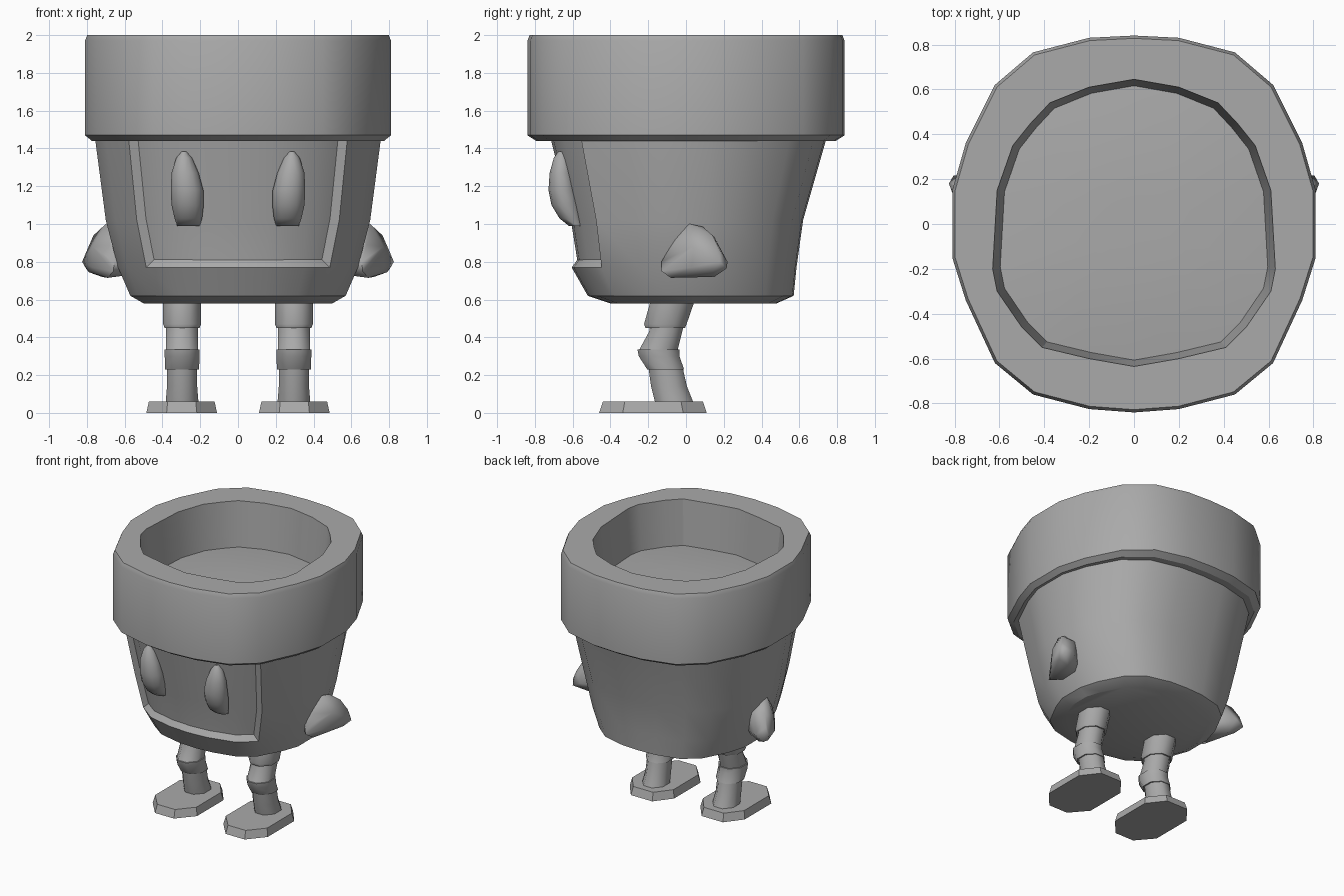
import bpy, bmesh, math

if "Cube" in bpy.data.objects:
    bpy.data.objects.remove(bpy.data.objects["Cube"])

clay = bpy.data.materials.new("grey clay")
clay.diffuse_color = (0.4, 0.4, 0.4, 1)
clay.use_nodes = True
clay.node_tree.nodes["Principled BSDF"].inputs["Base Color"].default_value = clay.diffuse_color


def finish(name, bm, mirror=False, angle=35):
    bmesh.ops.recalc_face_normals(bm, faces=bm.faces)
    me = bpy.data.meshes.new(name)
    bm.to_mesh(me)
    bm.free()
    me.materials.append(clay)
    ob = bpy.data.objects.new(name, me)
    bpy.context.collection.objects.link(ob)
    bpy.ops.object.select_all(action='DESELECT')
    ob.select_set(True)
    bpy.context.view_layer.objects.active = ob
    bpy.ops.object.shade_smooth_by_angle(angle=math.radians(angle))
    if mirror:
        ob.modifiers.new("mirror", 'MIRROR')
    return ob


def loft(rings, caps=(True, True)):
    """Skin a stack of equal-length rings."""
    bm = bmesh.new()
    vs = [[bm.verts.new(p) for p in r] for r in rings]
    n = len(vs[0])
    for a, b in zip(vs, vs[1:]):
        for i in range(n):
            j = (i + 1) % n
            bm.faces.new((a[i], a[j], b[j], b[i]))
    if caps[0]:
        bm.faces.new(vs[0])
    if caps[1]:
        bm.faces.new(vs[-1])
    return bm


def whole(half):
    """Complete a right-hand half outline to a closed symmetric one."""
    return half + [(-x, y) for x, y in half[-2:0:-1]]


def ring(outline, z, sx=1, sf=1, sb=None):
    sb = sf if sb is None else sb
    return [(x * sx, y * (sb if y > 0 else sf), z) for x, y in outline]


outer = whole([(0, .84), (.2, .83), (.45, .765), (.62, .62), (.75, .36), (.81, .15),
               (.81, -.15), (.75, -.34), (.62, -.62), (.45, -.76), (.2, -.825), (0, -.84)])
inner = whole([(0, .645), (.2, .61), (.375, .54), (.46, .45), (.54, .35), (.61, .15),
               (.63, -.2), (.61, -.3), (.5, -.46), (.41, -.55), (.2, -.6), (0, -.635)])

# Pot rim with chamfered edges and inner wall
finish("pot_rim", loft([
    ring(outer, 1.44, .88, .86), ring(outer, 1.44, .955, .945), ring(outer, 1.47),
    ring(outer, 1.97), ring(outer, 2.0, .985, .985),
    ring(inner, 2.0), ring(inner, 1.62, .94, .95)], (False, False)), angle=28)

# Soil inside the rim
finish("soil", loft([ring(inner, 1.66, .96, .97), ring(inner, 1.685, .6, .6),
                     ring(inner, 1.69, .2, .2)], (False, True)))

# Tapered pot body: height, half width, front depth, back depth
levels = [(.58, .50, .40, .48), (.62, .57, .52, .57), (.77, .635, .605, .585),
          (1.02, .70, .645, .62), (1.44, .755, .75, .74), (1.5, .765, .76, .755)]
bm = loft([ring(outer, z, w / .81, f / .84, b / .84) for z, w, f, b in levels])
# Recessed face panel across the front
bm.faces.ensure_lookup_table()
bm.normal_update()
bmesh.ops.recalc_face_normals(bm, faces=bm.faces)
panel = []
for f in bm.faces:
    c = f.calc_center_median()
    half = max(abs(v.co.x) for v in f.verts)
    if len(f.verts) == 4 and c.z > .78 and c.y < -.42 and half < .62 and abs(f.normal.z) < .6:
        panel.append(f)
bmesh.ops.inset_region(bm, faces=panel, thickness=.035, depth=-.035, use_even_offset=True)
finish("pot_body", bm, angle=28)

# Eyes: pointed at the top, blunt at the bottom (z, half width, x, front y, back y)
eye = []
for z, w, x, f, b in [(1.385, .012, .285, -.675, -.64), (1.35, .042, .285, -.70, -.62),
                      (1.27, .072, .28, -.722, -.60), (1.18, .086, .27, -.728, -.58),
                      (1.10, .085, .267, -.712, -.56), (1.03, .073, .263, -.67, -.55),
                      (.99, .06, .262, -.62, -.54)]:
    cy, d = (f + b) / 2, (b - f) / 2
    eye.append([(x + w * math.cos(t * math.tau / 12), cy + d * math.sin(t * math.tau / 12), z)
                for t in range(12)])
bm = loft(eye)
finish("eyes", bm, True, 50)

# Stubby arms swept backwards
bm = bmesh.new()
for p in [(.66, -.02, .99), (.70, .02, 1.0), (.71, .09, .985), (.765, .14, .94), (.80, .18, .86),
          (.825, .18, .80), (.805, .215, .765), (.74, .22, .80), (.72, .15, .72), (.69, -.08, .715),
          (.66, -.13, .75), (.655, -.13, .80), (.68, -.07, .89), (.77, .04, .88), (.77, .03, .77),
          (.79, .14, .745), (.52, .06, .95), (.50, .05, .74), (.66, .15, .93)]:
    bm.verts.new(p)
bmesh.ops.convex_hull(bm, input=bm.verts)
finish("arms", bm, True, 75)


def leg_part(name, rows):
    """Eight-sided tube from rows of (z, half width, front y, back y)."""
    rings = []
    for z, w, f, b in rows:
        k = 1 / math.cos(math.pi / 8)
        rings.append([(.296 + w * k * math.cos((t + .5) * math.tau / 8),
                       (f + b) / 2 + (b - f) / 2 * k * math.sin((t + .5) * math.tau / 8), z)
                      for t in range(8)])
    finish(name, loft(rings), True, 50)


# Legs: cuff, thigh, knee band and shin
leg_part("leg_cuffs", [(.62, .10, -.18, .055), (.47, .10, -.222, .003), (.45, .093, -.215, -.005)])
leg_part("thighs", [(.47, .085, -.19, -.01), (.43, .085, -.195, -.02), (.33, .085, -.25, -.045)])
leg_part("knee_bands", [(.335, .092, -.257, -.035), (.30, .092, -.25, -.035), (.23, .09, -.205, -.01)])
leg_part("shins", [(.25, .08, -.20, -.02), (.14, .08, -.185, .005), (.04, .088, -.16, .045)])

# Feet: bevelled octagonal plates
foot = [(-.08, -.285), (.08, -.285), (.187, -.16), (.187, .16),
        (.09, .285), (-.09, .285), (-.187, .16), (-.187, -.16)]
finish("feet", loft([[(.298 + x * s, -.175 + y * s, z) for x, y in foot]
                     for z, s in [(0, 1), (.06, .93)]]), True, 30)
